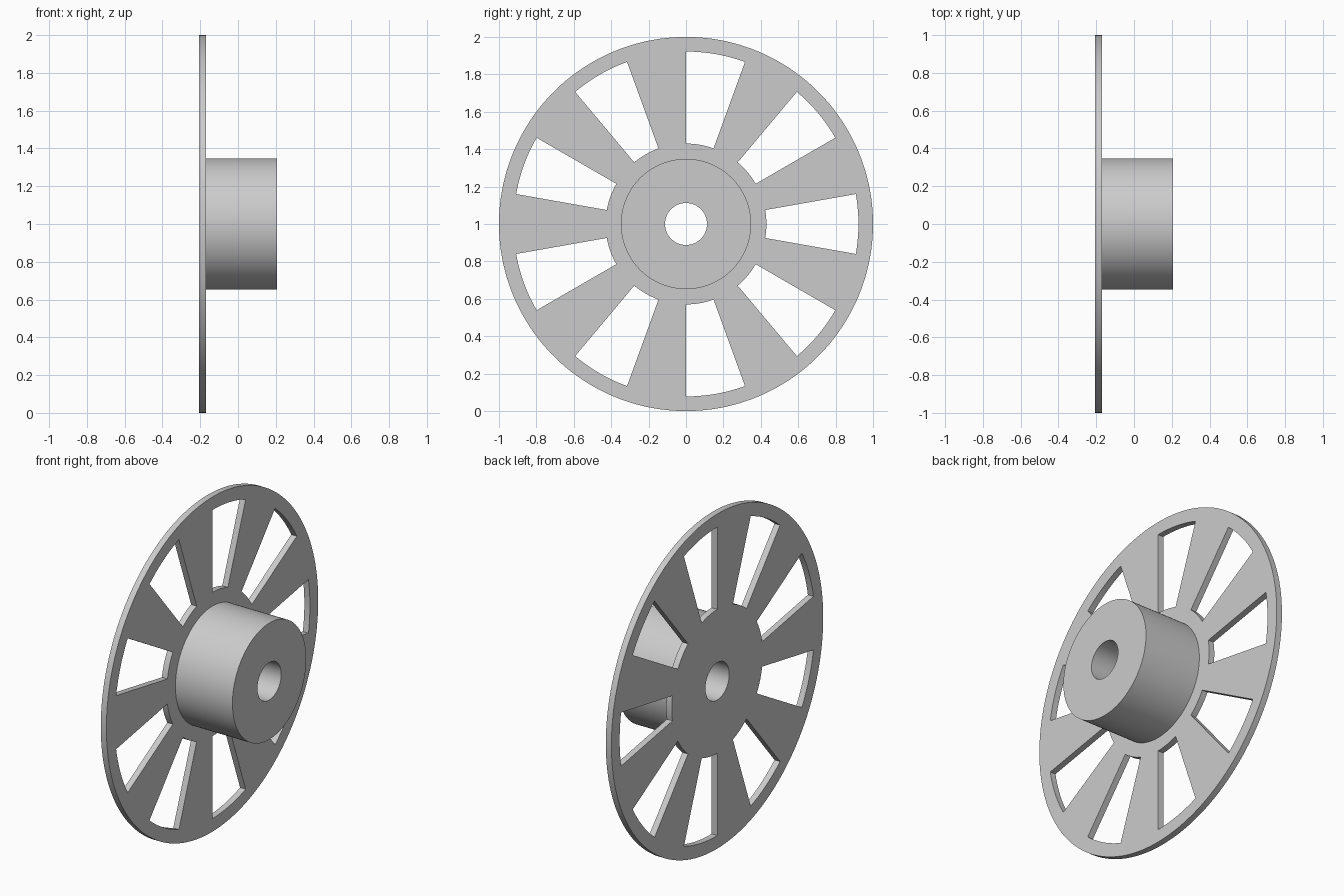
import bpy
import bmesh
from math import sin, cos, radians

cube = bpy.data.objects.get("Cube")
if cube:
    bpy.data.objects.remove(cube, do_unlink=True)

# Main dimensions
STEP = 2                      # degrees per segment
SEGMENTS = 360 // STEP
BORE, HUB, SLOT_IN, SLOT_OUT, RIM = 0.112, 0.348, 0.43, 0.922, 1.0
RADII = [BORE, HUB, SLOT_IN, SLOT_OUT, RIM]
X_BACK, X_PLATE, X_HUB = -0.207, -0.17, 0.207
SLOT_PITCH, SLOT_WIDTH = 40, 20

grey = bpy.data.materials.new("plain grey")
grey.use_nodes = True
colour = (0.6, 0.6, 0.6, 1)
grey.diffuse_color = colour
grey.node_tree.nodes["Principled BSDF"].inputs["Base Color"].default_value = colour


def in_slot(segment):
    """Slots repeat around the axle, one being centred on +y."""
    middle = (segment + 0.5) * STEP + SLOT_WIDTH / 2
    return middle % SLOT_PITCH < SLOT_WIDTH


def raise_faces(bm, faces, distance):
    """Extrude faces along the axle and return the moved caps."""
    result = bmesh.ops.extrude_face_region(bm, geom=faces)["geom"]
    verts = [g for g in result if isinstance(g, bmesh.types.BMVert)]
    bmesh.ops.translate(bm, verts=verts, vec=(distance, 0, 0))
    return [g for g in result if isinstance(g, bmesh.types.BMFace)]


# Flat sheet of the plate, leaving the bore and slots open
bm = bmesh.new()
rings = []
for r in RADII:
    angles = [radians(i * STEP) for i in range(SEGMENTS)]
    rings.append([bm.verts.new((X_BACK, r * cos(a), 1 + r * sin(a))) for a in angles])
for j, (inner, outer) in enumerate(zip(rings, rings[1:])):
    for i in range(SEGMENTS):
        if RADII[j] == SLOT_IN and in_slot(i):
            continue
        k = (i + 1) % SEGMENTS
        bm.faces.new((inner[i], outer[i], outer[k], inner[k]))

# Plate thickness
caps = raise_faces(bm, bm.faces[:], X_PLATE - X_BACK)

# Hub drawn out of the middle of the plate
hub_faces = []
for f in caps:
    centre = f.calc_center_median()
    if (centre.y ** 2 + (centre.z - 1) ** 2) ** 0.5 < HUB:
        hub_faces.append(f)
raise_faces(bm, hub_faces, X_HUB - X_PLATE)
leftover = [f for f in hub_faces if f.is_valid
            and abs(f.calc_center_median().x - X_PLATE) < 0.001]
bmesh.ops.delete(bm, geom=leftover, context="FACES")
bmesh.ops.recalc_face_normals(bm, faces=bm.faces[:])

mesh = bpy.data.meshes.new("slotted_wheel_with_hub")
bm.to_mesh(mesh)
bm.free()
mesh.materials.append(grey)
wheel = bpy.data.objects.new("slotted_wheel_with_hub", mesh)
bpy.context.collection.objects.link(wheel)

# Smooth round walls with crisp edges
bpy.ops.object.select_all(action="DESELECT")
wheel.select_set(True)
bpy.context.view_layer.objects.active = wheel
bpy.ops.object.shade_smooth_by_angle(angle=radians(30))
